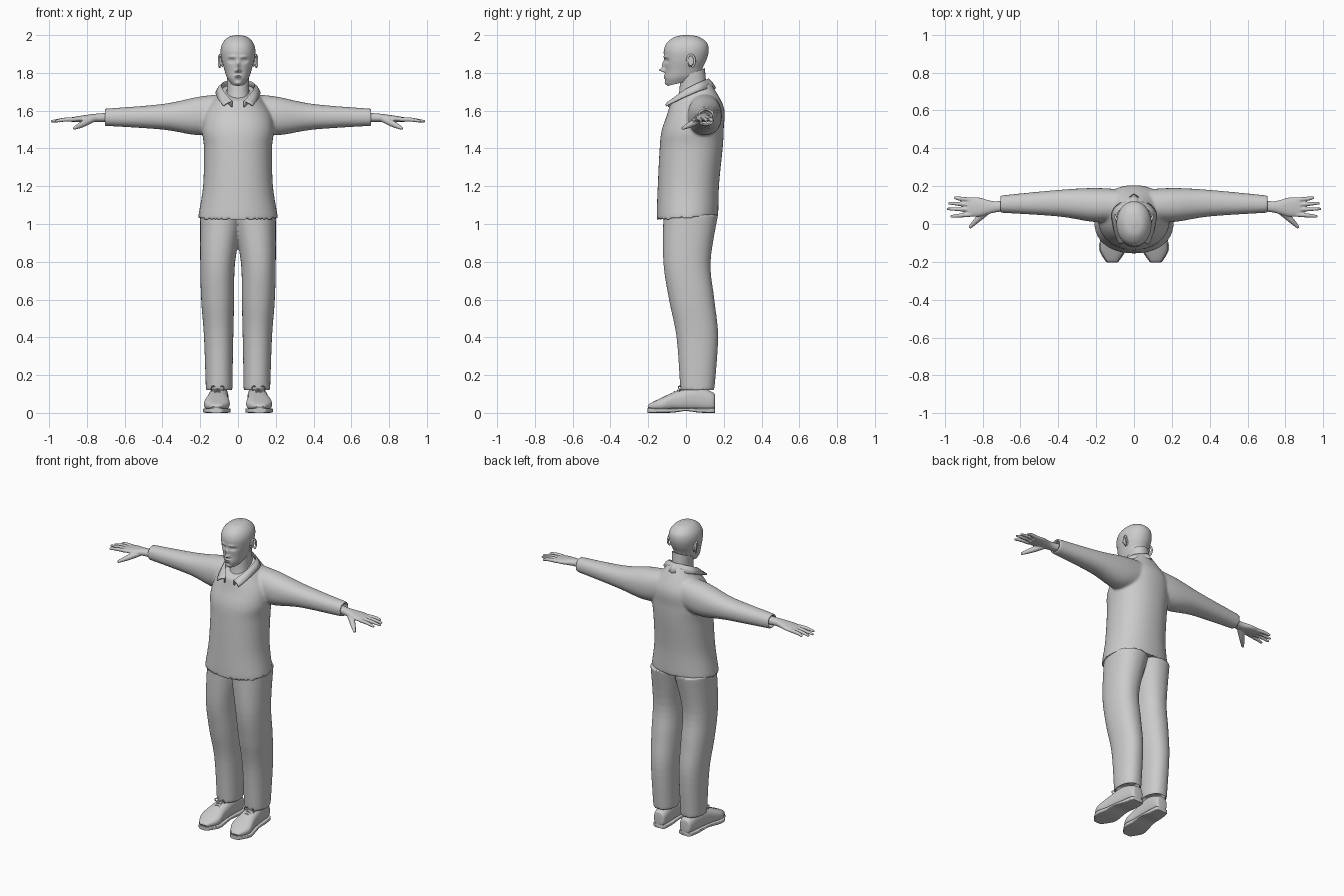
import bpy, bmesh, math
from mathutils import Vector

if "Cube" in bpy.data.objects:
    bpy.data.objects.remove(bpy.data.objects["Cube"])

shade = (.6, .6, .6, 1)
grey = bpy.data.materials.new("plain_grey")
grey.use_nodes = True
grey.diffuse_color = shade
grey.node_tree.nodes["Principled BSDF"].inputs["Base Color"].default_value = shade

LEFT, RIGHT = 1, -1
SIDES = {"left": LEFT, "right": RIGHT}
ACROSS, ALONG, UP = range(3)


# ---------- helpers ----------
def refine(rows, steps=5):
    """Insert smooth in-between rows into a short list of sections."""
    result = []
    last = len(rows) - 1
    for i in range(last):
        before, start, end, after = (rows[min(max(i + k, 0), last)] for k in (-1, 0, 1, 2))
        for step in range(steps):
            t = step / steps
            row = []
            for p, q, r, s in zip(before, start, end, after):
                slope_in, slope_out = (r - p) / 2, (s - q) / 2
                ease = t * t * (3 - 2 * t)
                row.append(q + (r - q) * ease + slope_in * t * (1 - t) ** 2 - slope_out * t * t * (1 - t))
            result.append(row)
    result.append(list(rows[last]))
    return result


def superellipse(count, power):
    for i in range(count):
        angle = math.tau * i / count
        c, s = math.cos(angle), math.sin(angle)
        yield math.copysign(abs(c) ** (2 / power), c), math.copysign(abs(s) ** (2 / power), s)


def stack(axis, rows, side=LEFT, power=2.2, count=48, steps=5, tilt=None):
    """Oval sections along an axis; each row is a station and two spans."""
    rings = []
    for station, u_low, u_high, v_low, v_high in refine(rows, steps):
        ring = []
        for u, v in superellipse(count, power):
            point = [(u_low + u_high + u * (u_high - u_low)) / 2, (v_low + v_high + v * (v_high - v_low)) / 2]
            point.insert(axis, station)
            if tilt:
                point[UP] += v * tilt(station) / 2
            point[ACROSS] *= side
            ring.append(Vector(point))
        rings.append(ring)
    return rings


def symmetric(rows):
    """Turn station, half width and y span into full section rows."""
    return [(station, -half, half, front, back) for station, half, front, back in rows]


def pinch(row, shift, gap):
    """Copy a section row, moved along its axis and shrunk by a gap."""
    station, u_low, u_high, v_low, v_high = row
    return station + shift, u_low + gap, u_high - gap, v_low + gap, v_high - gap


def tube(path, side=LEFT, count=12):
    """Round sections along a path of x, y, z and radius."""
    path = refine(path)
    points = [Vector((side * x, y, z)) for x, y, z, radius in path]
    rings = []
    for i, point in enumerate(points):
        heading = points[min(i + 1, len(points) - 1)] - points[max(i - 1, 0)]
        u = heading.cross(Vector((.3, .2, 1))).normalized()
        v = heading.normalized().cross(u)
        rings.append([point + path[i][-1] * (u * c + v * s) for c, s in superellipse(count, 2)])
    return rings


def finish(name, bm, voxel=0):
    """Make an object, optionally blending its shells into one skin."""
    bmesh.ops.recalc_face_normals(bm, faces=bm.faces[:])
    mesh = bpy.data.meshes.new(name)
    bm.to_mesh(mesh)
    bm.free()
    mesh.materials.append(grey)
    part = bpy.data.objects.new(name, mesh)
    bpy.context.collection.objects.link(part)
    bpy.ops.object.select_all(action="DESELECT")
    bpy.context.view_layer.objects.active = part
    part.select_set(True)
    bpy.ops.object.shade_smooth_by_angle(angle=math.radians(50))
    if voxel:
        blend = part.modifiers.new("Blend", "REMESH")
        blend.mode, blend.voxel_size, blend.use_smooth_shade = "VOXEL", voxel, True
        relax = part.modifiers.new("Relax", "SMOOTH")
        relax.factor, relax.iterations = .5, 4
    return part


def build(name, shells, voxel=0):
    """Skin each list of rings as a closed shell of one object."""
    bm = bmesh.new()
    for rings in shells:
        loops = [[bm.verts.new(point) for point in ring] for ring in rings]
        for a, b in zip(loops, loops[1:]):
            for i in range(len(a)):
                bm.faces.new((a[i - 1], a[i], b[i], b[i - 1]))
        bm.faces.new(loops[0])
        bm.faces.new(loops[-1])
    return finish(name, bm, voxel)


# ---------- shirt ----------
torso = symmetric([(1.04, .21, -.155, .17), (1.2, .185, -.15, .175), (1.4, .18, -.14, .195),
                   (1.5, .19, -.13, .2), (1.6, .17, -.1, .2), (1.7, .09, -.08, .13)])
torso.insert(0, pinch(torso[0], 0, .01))
sleeve = [(.04, .02, .18, 1.5, 1.69), (.2, .01, .19, 1.47, 1.675), (.4, .04, .18, 1.5, 1.635),
          (.71, .06, .15, 1.52, 1.61)]
cuff = [pinch(sleeve[-1], 0, .01), pinch(sleeve[-1], -.04, .01)]
shells = [stack(ACROSS, sleeve, side) for side in SIDES.values()]
for side, rings in zip(SIDES.values(), shells):
    rings += stack(ACROSS, cuff, side)
shells.append(stack(UP, torso, tilt=lambda z: .02 + 2 * max(0, z - 1.5) ** 2))
build("shirt", shells, voxel=.008)

# ---------- collar ----------
# each row is a point on the fold and one on the outer edge
collar = [(0, .12, 1.77, 0, .16, 1.72), (.08, .07, 1.75, .11, .08, 1.71),
          (.08, -.01, 1.71, .11, -.02, 1.67), (.03, -.09, 1.65, .08, -.11, 1.63)]
bm = bmesh.new()
strip = []
for row in refine(collar):
    fold, edge = Vector(row[:3]), Vector(row[3:])
    inside = fold - Vector((0, 0, .03))
    middle = fold.lerp(edge, .5) + Vector((0, 0, .006))
    strip.append([bm.verts.new(point) for point in (inside, fold, middle, edge)])
for a, b in zip(strip, strip[1:]):
    for i in range(3):
        bm.faces.new((a[i], a[i + 1], b[i + 1], b[i]))
collar_part = finish("collar", bm)
collar_part.modifiers.new("Both sides", "MIRROR").use_clip = True
collar_part.modifiers.new("Cloth", "SOLIDIFY").thickness = .009

# ---------- trousers ----------
leg = [(.12, .03, .17, -.03, .15), (.4, .025, .18, -.05, .17), (.6, .02, .195, -.09, .15),
       (.8, .015, .2, -.12, .13), (1.05, -.03, .2, -.12, .17)]
turn_up = [pinch(leg[0], .05, .01), pinch(leg[0], 0, .01)]
build("trousers", [stack(UP, turn_up, side) + stack(UP, leg, side) for side in SIDES.values()], voxel=.008)

# ---------- shoes ----------
upper = [(.14, .055, .135, .01, .11), (.05, .05, .15, .01, .14), (-.05, .05, .165, .01, .115),
         (-.13, .045, .18, .01, .08), (-.19, .08, .15, .02, .05)]
upper = [pinch(upper[0], .013, .02)] + upper + [pinch(upper[-1], -.013, .014)]
sole = [(y, low - .005, high + .005, .01 * math.exp(-(y / .05) ** 2), .025)
        for y, low, high, bottom, top in refine(upper)]
for label, side in SIDES.items():
    build(label + "_shoe_upper", [stack(ALONG, upper, side, power=2.5)])
    build(label + "_shoe_sole", [stack(ALONG, sole, side, power=6, steps=1)])
    laces = []
    for i in range(4):
        y, z = .017 * i - .06, .113 + .007 * i
        for lean in (-.008, .008):
            laces.append(tube([(.108 + across * .03, y + across * lean, z - .014 * abs(across), .003)
                               for across in (-1, 0, 1)], side))
    # bow loops
    for reach in (-.03, .03):
        laces.append(tube([(.108, -.01, .138, .003), (.108 + reach, -.04, .14, .003),
                           (.108 + reach, -.03, .12, .003), (.108, -.01, .135, .003)], side))
    build(label + "_laces", laces)

# ---------- hands ----------
palm = [(.66, .07, .13, 1.54, 1.59), (.74, .06, .12, 1.54, 1.585), (.82, .04, .14, 1.54, 1.575),
        (.88, .04, .14, 1.54, 1.565)]
thumb = [(.76, .08, 1.56, .018), (.82, .03, 1.53, .017), (.87, -.02, 1.505, .008)]
for label, side in SIDES.items():
    shells = [stack(ACROSS, palm, side), tube(thumb, side)]
    for i, (reach, y) in enumerate(zip((.97, .99, .98, .95), (.04, .08, .11, .14))):
        root = .05 + .026 * i
        knuckle = (.86, root, 1.554, .012)
        middle = (.92, (root + y) / 2, 1.552, .011)
        shells.append(tube([knuckle, middle, (reach, y, 1.543, .007)], side))
    build(label + "_hand", shells, voxel=.004)

# ---------- neck ----------
neck = symmetric([(1.63, .075, -.07, .13), (1.7, .06, -.04, .11), (1.8, .06, -.03, .1)])
build("neck", [stack(UP, neck, tilt=lambda z: .05)])

# ---------- head ----------
skull = symmetric([(1.75, .04, -.095, .06), (1.78, .06, -.11, .08), (1.82, .073, -.11, .09),
                   (1.87, .087, -.115, .11), (1.92, .092, -.117, .12), (1.96, .08, -.1, .11),
                   (1.99, .05, -.06, .07), (2, .01, -.01, .02)])
# face relief: x, z, height, width, tallness
relief = [(0, 1.815, .03, .01, .01), (0, 1.84, .015, .01, .02), (.012, 1.81, .01, .007, .007),  # nose
          (.034, 1.865, -.014, .016, .01), (.034, 1.865, .007, .01, .006),  # eye sockets, eyes
          (.03, 1.885, .006, .02, .007),  # brows
          (0, 1.78, .01, .02, .01), (0, 1.78, -.01, .02, .003),  # lips, mouth
          (0, 1.745, .01, .02, .01)]  # chin
rings = stack(UP, skull, power=2.1, count=112, steps=12, tilt=lambda z: max(0, 1.9 - z) / 4)
for ring in rings:
    for point in ring:
        if point.y < 0:
            point.y -= sum(height * math.exp(-((abs(point.x) - x) / wide) ** 2 - ((point.z - z) / tall) ** 2)
                           for x, z, height, wide, tall in relief)
build("head", [rings])

# ---------- ears ----------
bowl = [(.08, .01, .04, 1.83, 1.89), (.092, .01, .04, 1.84, 1.89)]
rim = []
for i in range(8):
    turn = math.pi - i * math.pi / 5
    back = math.cos(turn)
    rim.append((.094 + .007 * back, .026 + .02 * back, 1.862 + .033 * math.sin(turn), .006))
for label, side in SIDES.items():
    build(label + "_ear", [tube(rim, side), stack(ACROSS, bowl, side)])
